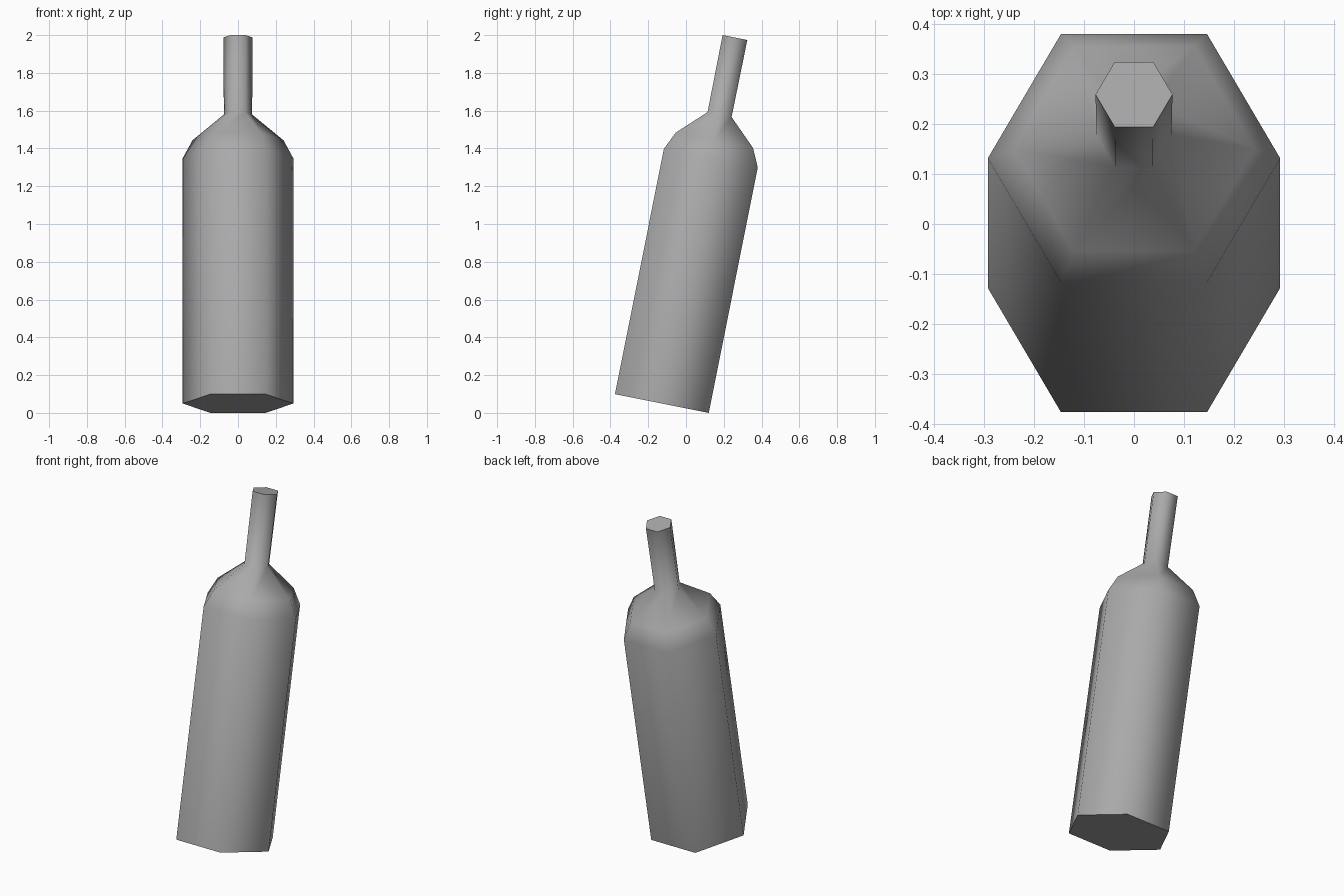
import bpy, bmesh
from math import sin, cos, tau, radians
from mathutils import Matrix

if "Cube" in bpy.data.objects:
    bpy.data.objects.remove(bpy.data.objects["Cube"])

# Single grey material
grey = bpy.data.materials.new("grey")
grey.use_nodes = True
colour = (0.4, 0.4, 0.4, 1)
grey.diffuse_color = colour
grey.node_tree.nodes["Principled BSDF"].inputs["Base Color"].default_value = colour

# Bottle profile: (radius, height along the axis)
SIDES = 6
profile = [(0.2925, 0), (0.2925, 1.325), (0.241, 1.421), (0.075, 1.56), (0.077, 1.976)]

bm = bmesh.new()
rings = [[bm.verts.new((r * cos(tau * i / SIDES), r * sin(tau * i / SIDES), h))
          for i in range(SIDES)] for r, h in profile]

# Body, shoulder and neck walls
for low, high in zip(rings, rings[1:]):
    for i in range(SIDES):
        j = (i + 1) % SIDES
        bm.faces.new((low[i], low[j], high[j], high[i]))

# Closed base and mouth
bm.faces.new(rings[0][::-1])
bm.faces.new(rings[-1])

# Lean the bottle backwards on the edge of its base
bm.transform(Matrix.Translation((0, -0.128, 0.0496)) @ Matrix.Rotation(radians(-11.3), 4, "X"))

mesh = bpy.data.meshes.new("bottle")
bm.to_mesh(mesh)
bm.free()
mesh.materials.append(grey)
bottle = bpy.data.objects.new("bottle", mesh)
bpy.context.collection.objects.link(bottle)

# Rounded walls with crisp end caps
bpy.ops.object.select_all(action="DESELECT")
bottle.select_set(True)
bpy.context.view_layer.objects.active = bottle
bpy.ops.object.shade_smooth_by_angle(angle=radians(75))
